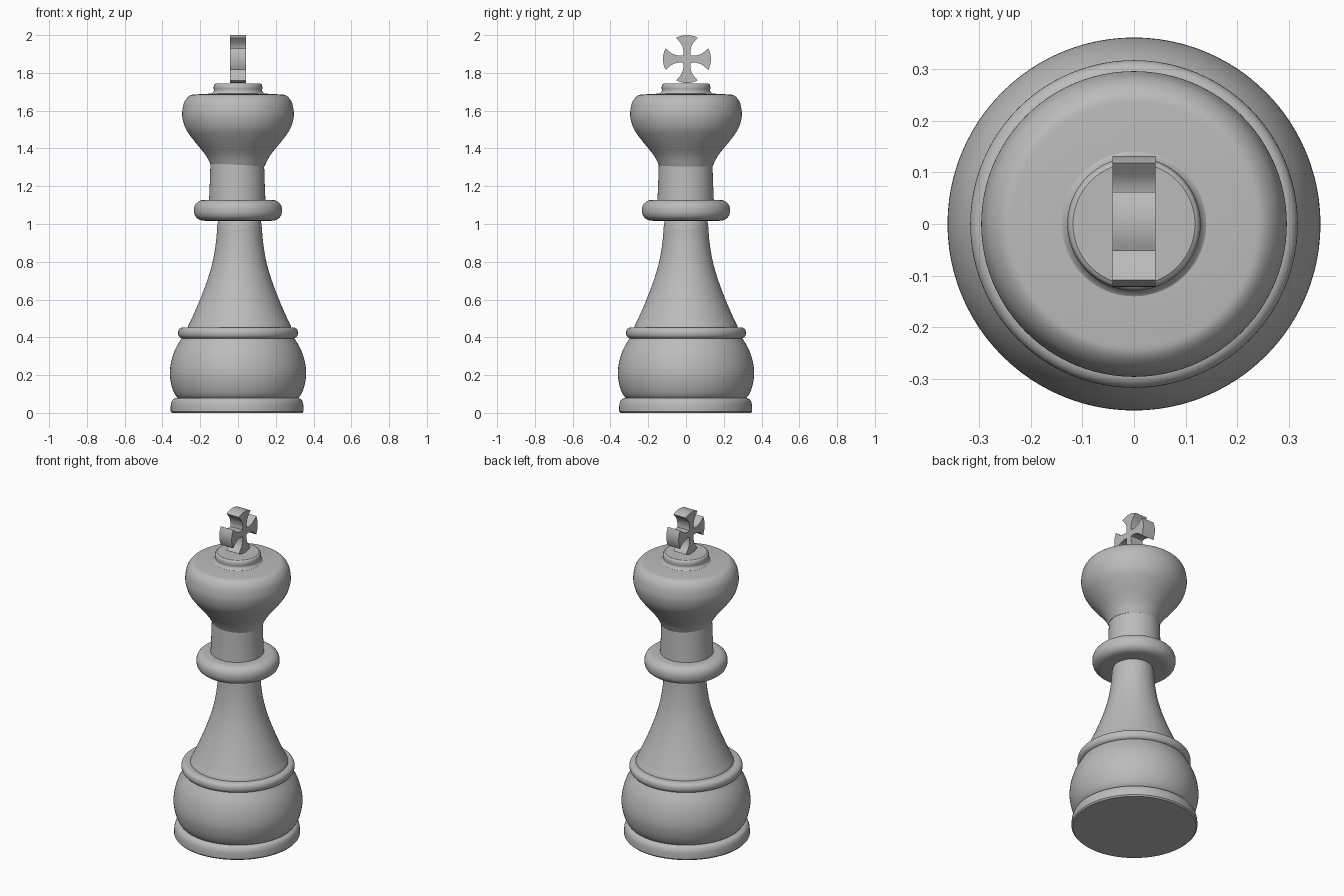
import bpy
import bmesh
import math
from mathutils import Vector

cube = bpy.data.objects.get("Cube")
if cube:
    bpy.data.objects.remove(cube, do_unlink=True)

grey = bpy.data.materials.new("plain_grey")
grey.use_nodes = True
grey.diffuse_color = (0.5, 0.5, 0.5, 1)
grey.node_tree.nodes["Principled BSDF"].inputs["Base Color"].default_value = (0.5, 0.5, 0.5, 1)

SEGMENTS = 96


def spline(points, steps=5):
    """Smooth curve through the given points."""
    p = [Vector(q) for q in points]
    p = [2 * p[0] - p[1]] + p + [2 * p[-1] - p[-2]]
    out = []
    for a, b, c, d in zip(p, p[1:], p[2:], p[3:]):
        for i in range(steps):
            t = i / steps
            out.append(0.5 * (2 * b + (c - a) * t + (2 * a - 5 * b + 4 * c - d) * t ** 2
                              + (3 * b - a - 3 * c + d) * t ** 3))
    return out + [p[-2]]


def rounded(radius, low, high, power=2.0, depth=0.05, count=16):
    """Rounded rim of a ring, from its lower to its upper edge."""
    mid, half = (low + high) / 2, (high - low) / 2
    out = []
    for i in range(count + 1):
        a = math.pi * (i / count - 0.5)
        c, s = max(math.cos(a), 0), math.sin(a)
        out.append((radius - depth + depth * c ** (2 / power),
                    mid + half * math.copysign(abs(s) ** (2 / power), s)))
    return out


def finish(name, bm, location, angle):
    bmesh.ops.recalc_face_normals(bm, faces=bm.faces)
    mesh = bpy.data.meshes.new(name)
    bm.to_mesh(mesh)
    bm.free()
    mesh.materials.append(grey)
    obj = bpy.data.objects.new(name, mesh)
    obj.location = location
    bpy.context.collection.objects.link(obj)
    bpy.ops.object.select_all(action="DESELECT")
    obj.select_set(True)
    bpy.context.view_layer.objects.active = obj
    bpy.ops.object.shade_smooth_by_angle(angle=math.radians(angle))
    return obj


def lathe(name, profile, x=0, y=0):
    """Turned solid with flat caps."""
    bm = bmesh.new()
    rings = []
    for r, z in profile:
        rings.append([bm.verts.new((r * math.cos(a), r * math.sin(a), z))
                      for a in (2 * math.pi * i / SEGMENTS for i in range(SEGMENTS))])
    for low, high in zip(rings, rings[1:]):
        for i in range(SEGMENTS):
            j = (i + 1) % SEGMENTS
            bm.faces.new((low[i], low[j], high[j], high[i]))
    bm.faces.new(rings[0][::-1])
    bm.faces.new(rings[-1])
    return finish(name, bm, (x, y, 0), 35)


# Foot and round belly
lathe("base_ring", [(0.345, 0), (0.352, 0.008)] + spline(
    [(0.352, 0.03), (0.349, 0.052), (0.340, 0.07), (0.322, 0.08)]), x=-0.005, y=-0.002)
lathe("belly", spline([(0.315, 0.075), (0.335, 0.10), (0.352, 0.145), (0.361, 0.205),
                       (0.354, 0.27), (0.333, 0.335), (0.296, 0.40)]))
lathe("lower_ring", rounded(0.317, 0.393, 0.453, 2.3, 0.03))

# Tapered stem with its collar
lathe("stem", spline([(0.276, 0.445), (0.270, 0.465), (0.255, 0.495), (0.209, 0.60),
                      (0.168, 0.71), (0.140, 0.81), (0.124, 0.91), (0.117, 0.995),
                      (0.108, 1.03)]), x=0.008)
lathe("collar", rounded(0.233, 1.017, 1.128, 2.3, 0.06))
lathe("neck", spline([(0.150, 1.11), (0.146, 1.20), (0.142, 1.32)]), x=-0.004, y=-0.002)

# Flared head and its cap
lathe("head", spline([(0.140, 1.305), (0.172, 1.365), (0.240, 1.45), (0.277, 1.505),
                      (0.294, 1.56), (0.294, 1.605), (0.282, 1.65), (0.255, 1.68),
                      (0.220, 1.686), (0.150, 1.69)]))
lathe("cap", spline([(0.160, 1.684), (0.140, 1.69), (0.128, 1.705), (0.129, 1.722),
                     (0.126, 1.737), (0.118, 1.744)]))

# Cross with four flared arms
arm = spline([(0.020, 0.020), (0.045, 0.019), (0.078, 0.029), (0.113, 0.057)])
tip = [(0.127 - 0.014 * t * t, 0.057 * t) for t in (0.75, 0.5, 0.25, 0)]
half_arm = [(u, v) for u, v in arm + tip]
one_arm = [(u, -v) for u, v in half_arm] + half_arm[-2:0:-1]
bm = bmesh.new()
outline = []
for quarter in range(4):
    c, s = round(math.cos(quarter * math.pi / 2)), round(math.sin(quarter * math.pi / 2))
    outline += [bm.verts.new((-0.042, u * c - v * s, u * s + v * c)) for u, v in one_arm]
side = bm.faces.new(outline)
extruded = bmesh.ops.extrude_face_region(bm, geom=[side], use_keep_orig=True)
moved = [g for g in extruded["geom"] if isinstance(g, bmesh.types.BMVert)]
bmesh.ops.translate(bm, verts=moved, vec=(0.084, 0, 0))
finish("cross", bm, (0, 0.005, 1.873), 30)
